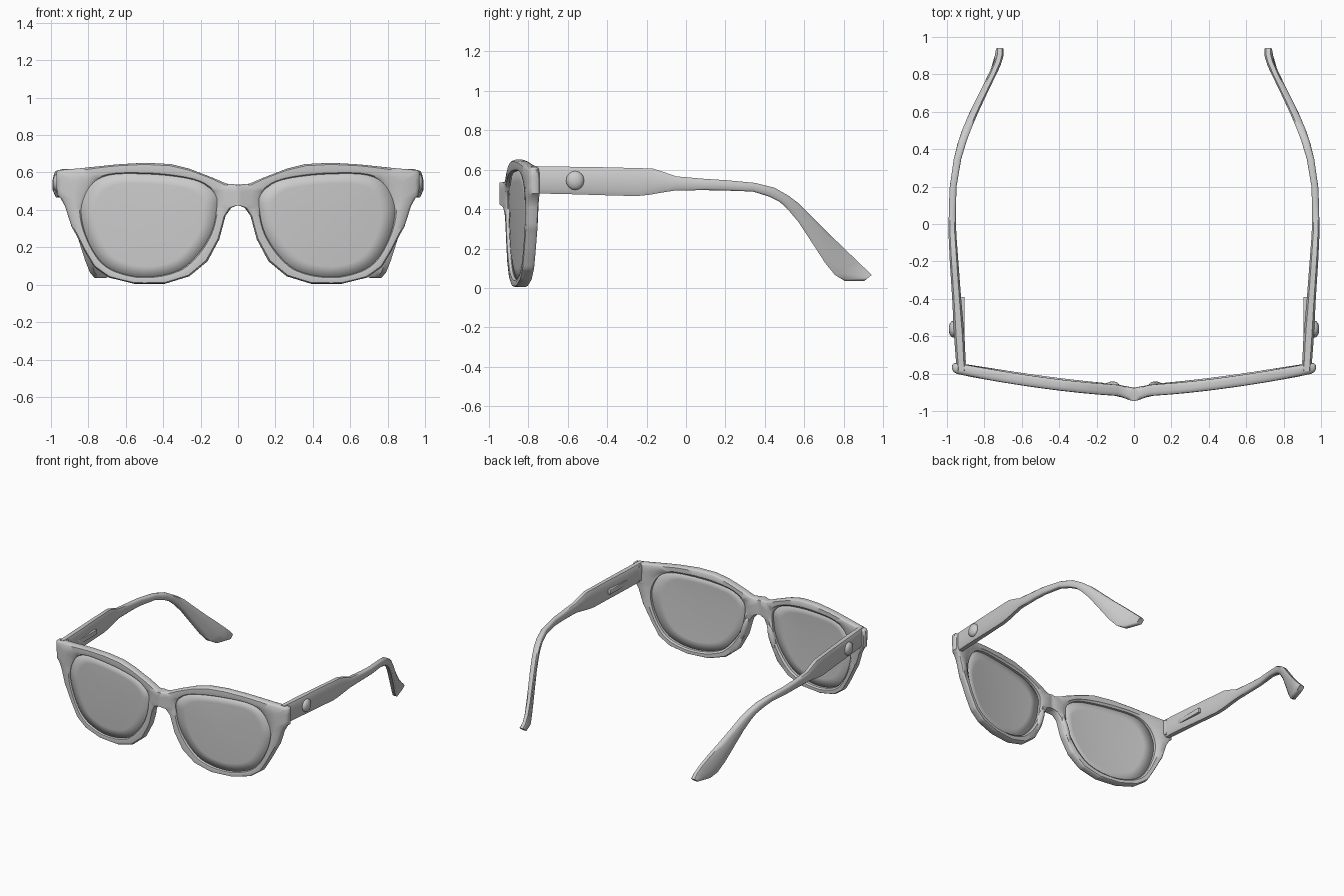
import bpy, bmesh, math
from mathutils import Vector

if "Cube" in bpy.data.objects:
    bpy.data.objects.remove(bpy.data.objects["Cube"], do_unlink=True)

grey = bpy.data.materials.new("plain grey")
grey.use_nodes = True
COL = (0.6, 0.6, 0.6, 1)
grey.diffuse_color = COL
grey.node_tree.nodes["Principled BSDF"].inputs["Base Color"].default_value = COL


def finish(bm, name, mirror=True, angle=40):
    """Turn a bmesh into a smooth, optionally mirrored object."""
    bmesh.ops.recalc_face_normals(bm, faces=bm.faces)
    me = bpy.data.meshes.new(name)
    bm.to_mesh(me)
    bm.free()
    me.materials.append(grey)
    ob = bpy.data.objects.new(name, me)
    bpy.context.collection.objects.link(ob)
    bpy.ops.object.select_all(action="DESELECT")
    ob.select_set(True)
    bpy.context.view_layer.objects.active = ob
    bpy.ops.object.shade_smooth_by_angle(angle=math.radians(angle))
    if mirror:
        m = ob.modifiers.new("Mirror", "MIRROR")
        m.merge_threshold = 0.0005
    return ob


def front_y(x, z):
    """Front surface of the wrapped frame, with a peak at the bridge."""
    return (-0.922 + 0.12 * (abs(x) / 0.95) ** 1.5
            - 0.024 * math.exp(-(x / 0.05) ** 2) + 0.012 * (0.5 - z))


def catmull(pts, n=4):
    out = []
    for i in range(len(pts)):
        a, b, c, d = (Vector(pts[(i + k) % len(pts)]) for k in (-1, 0, 1, 2))
        for s in range(n):
            t = s / n
            out.append(0.5 * (2 * b + (c - a) * t + (2 * a - 5 * b + 4 * c - d) * t * t
                              + (3 * b - a - 3 * c + d) * t ** 3))
    return out


def ray(poly, ang):
    """Farthest hit on a closed outline from the lens centre."""
    d = Vector((math.cos(ang), math.sin(ang)))
    best = 0
    for i, p in enumerate(poly):
        a, b = Vector(p) - C, Vector(poly[(i + 1) % len(poly)]) - C
        e = b - a
        det = d.x * e.y - d.y * e.x
        if abs(det) < 1e-9:
            continue
        r = (a.x * e.y - a.y * e.x) / det
        u = (a.x * d.y - a.y * d.x) / det
        if -1e-5 <= u <= 1 + 1e-5 and r > best:
            best = r
    return C + d * best


# Half outlines (x, z) of the lens opening and of the frame
C = Vector((0.47, 0.33))
opening = catmull([(0.12, 0.48), (0.20, 0.548), (0.33, 0.578), (0.50, 0.592), (0.68, 0.588),
                   (0.78, 0.54), (0.835, 0.43), (0.83, 0.32), (0.78, 0.19), (0.70, 0.095),
                   (0.57, 0.047), (0.435, 0.045), (0.30, 0.085), (0.205, 0.175),
                   (0.14, 0.285), (0.115, 0.40)])
outer = [(0, 0.535), (0.06, 0.54), (0.13, 0.57), (0.26, 0.62), (0.36, 0.645), (0.5, 0.652),
         (0.65, 0.643), (0.85, 0.622), (0.96, 0.612), (0.972, 0.60), (0.968, 0.48),
         (0.95, 0.465), (0.925, 0.42), (0.89, 0.31), (0.87, 0.275), (0.82, 0.18),
         (0.77, 0.095), (0.69, 0.038), (0.555, 0.005), (0.39, 0.005), (0.26, 0.045),
         (0.163, 0.125), (0.10, 0.243), (0.067, 0.367), (0.035, 0.412), (0, 0.425)]

# Frame front: a rounded section swept around the lens opening
angles = {round(math.atan2(z - C.y, x - C.x) % math.tau, 5) for x, z in outer}
for i in range(72):
    a = i * math.tau / 72
    if all(abs(a - b) > 0.02 for b in angles):
        angles.add(a)
SECTION = [(0, 0.03), (0, 0.012), (0.10, 0.003), (0.4, 0), (0.85, 0.002), (0.96, 0.01),
           (1, 0.022), (1, 0.044), (0.95, 0.055), (0.85, 0.06), (0.25, 0.06), (0.12, 0.052),
           (0, 0.05)]
bm = bmesh.new()
rings = []
for a in sorted(angles):
    pi, po = ray(opening, a), ray(outer, a)
    seam = po.x < 0.002
    if seam:
        po.x = 0
    ring = []
    for t, d in SECTION:
        if seam and t > 0.8:
            d = 0 if d < 0.03 else 0.07
        p = pi.lerp(po, t)
        ring.append(bm.verts.new((p.x, front_y(p.x, p.y) + d, p.y)))
    rings.append(ring)
n = len(SECTION)
for i, r in enumerate(rings):
    q = rings[(i + 1) % len(rings)]
    for j in range(n):
        k = (j + 1) % n
        bm.faces.new((r[j], r[k], q[k], q[j]))
# open the bridge on the centre plane so both halves weld
bmesh.ops.delete(bm, geom=[f for f in bm.faces if all(v.co.x < 1e-4 for v in f.verts)],
                 context="FACES")
finish(bm, "frame_front")

# Lenses: gently wrapped discs set in the openings
bm = bmesh.new()
prev = None
for s in (1.01, 0.8, 0.55, 0.3):
    loop = []
    for p in opening:
        q = C + (p - C) * s
        loop.append(bm.verts.new((q.x, front_y(q.x, q.y) + 0.024 - 0.006 * (1 - s * s), q.y)))
    if prev:
        for i in range(len(loop)):
            k = (i + 1) % len(loop)
            bm.faces.new((prev[i], prev[k], loop[k], loop[i]))
    prev = loop
mid = bm.verts.new((C.x, front_y(*C) + 0.018, C.y))
for i in range(len(prev)):
    bm.faces.new((prev[i], prev[(i + 1) % len(prev)], mid))
lens = finish(bm, "lenses")
sol = lens.modifiers.new("Thickness", "SOLIDIFY")
sol.thickness, sol.offset = 0.014, 0


# Temples: top and bottom edge (y, z) per station; centre x and half width follow y
PATH = [(-0.80, 0.922, 0.025), (-0.6, 0.934, 0.028), (-0.4, 0.948, 0.024), (-0.2, 0.962, 0.023),
        (0, 0.974, 0.020), (0.2, 0.967, 0.018), (0.3, 0.954, 0.019), (0.4, 0.932, 0.021),
        (0.5, 0.897, 0.023), (0.6, 0.855, 0.023), (0.77, 0.772, 0.021), (0.84, 0.737, 0.021),
        (0.9, 0.717, 0.020), (0.95, 0.718, 0.020)]


def along(y):
    for a, b in zip(PATH, PATH[1:]):
        if y <= b[0] or b is PATH[-1]:
            t = max(0, min(1, (y - a[0]) / (b[0] - a[0])))
            return a[1] + (b[1] - a[1]) * t, a[2] + (b[2] - a[2]) * t


STATIONS = [(-0.785, 0.618, -0.785, 0.48), (-0.6, 0.615, -0.6, 0.476), (-0.4, 0.612, -0.4, 0.470),
            (-0.25, 0.608, -0.25, 0.466), (-0.17, 0.606, -0.19, 0.472), (-0.11, 0.587, -0.11, 0.486),
            (-0.05, 0.566, -0.05, 0.495), (0.1, 0.553, 0.1, 0.496), (0.2, 0.547, 0.2, 0.494),
            (0.35, 0.533, 0.34, 0.489), (0.45, 0.508, 0.42, 0.464), (0.52, 0.468, 0.475, 0.437),
            (0.575, 0.426, 0.515, 0.40), (0.65, 0.350, 0.57, 0.335), (0.73, 0.270, 0.65, 0.213),
            (0.80, 0.203, 0.705, 0.128), (0.87, 0.135, 0.755, 0.066), (0.91, 0.097, 0.805, 0.036),
            (0.942, 0.066, 0.905, 0.036)]
CROSS = [(-0.6, 0), (0.6, 0), (1, 0.16), (1, 0.5), (1, 0.84), (0.6, 1), (-0.6, 1),
         (-1, 0.84), (-1, 0.5), (-1, 0.16)]
bm = bmesh.new()
prev = None
for yt, zt, yb, zb in STATIONS:
    ring = []
    for u, v in CROSS:
        y, z = yb + (yt - yb) * v, zb + (zt - zb) * v
        x, w = along(y)
        ring.append(bm.verts.new((x + u * w, y, z)))
    if prev:
        for j in range(len(CROSS)):
            k = (j + 1) % len(CROSS)
            bm.faces.new((prev[j], prev[k], ring[k], ring[j]))
    else:
        bm.faces.new(ring)
    prev = ring
bm.faces.new(prev)
finish(bm, "temples", angle=50)


def block(name, loc, size, bevel):
    bm = bmesh.new()
    bmesh.ops.create_cube(bm, size=1)
    bmesh.ops.scale(bm, vec=size, verts=bm.verts)
    bmesh.ops.bevel(bm, geom=bm.edges[:], offset=bevel, segments=2, affect="EDGES", profile=0.5)
    bmesh.ops.translate(bm, vec=loc, verts=bm.verts)
    return finish(bm, name)


def ellipsoid(name, loc, size, tilt=0):
    bm = bmesh.new()
    bmesh.ops.create_uvsphere(bm, u_segments=14, v_segments=8, radius=1)
    for v in bm.verts:
        x, y, z = (a * b for a, b in zip(v.co, size))
        c, s = math.cos(tilt), math.sin(tilt)
        v.co = (loc[0] + c * x + s * z, loc[1] + y, loc[2] - s * x + c * z)
    return finish(bm, name, angle=60)


# Hinges, inner temple plates, side studs and nose pads
block("hinges", (0.922, -0.752, 0.549), (0.05, 0.05, 0.12), 0.008)
block("inner_plates", (0.916, -0.50, 0.535), (0.022, 0.22, 0.035), 0.004)
ellipsoid("side_studs", (0.965, -0.562, 0.545), (0.026, 0.046, 0.048))
ellipsoid("nose_pads", (0.115, -0.865, 0.29), (0.024, 0.024, 0.10), tilt=-0.3)
